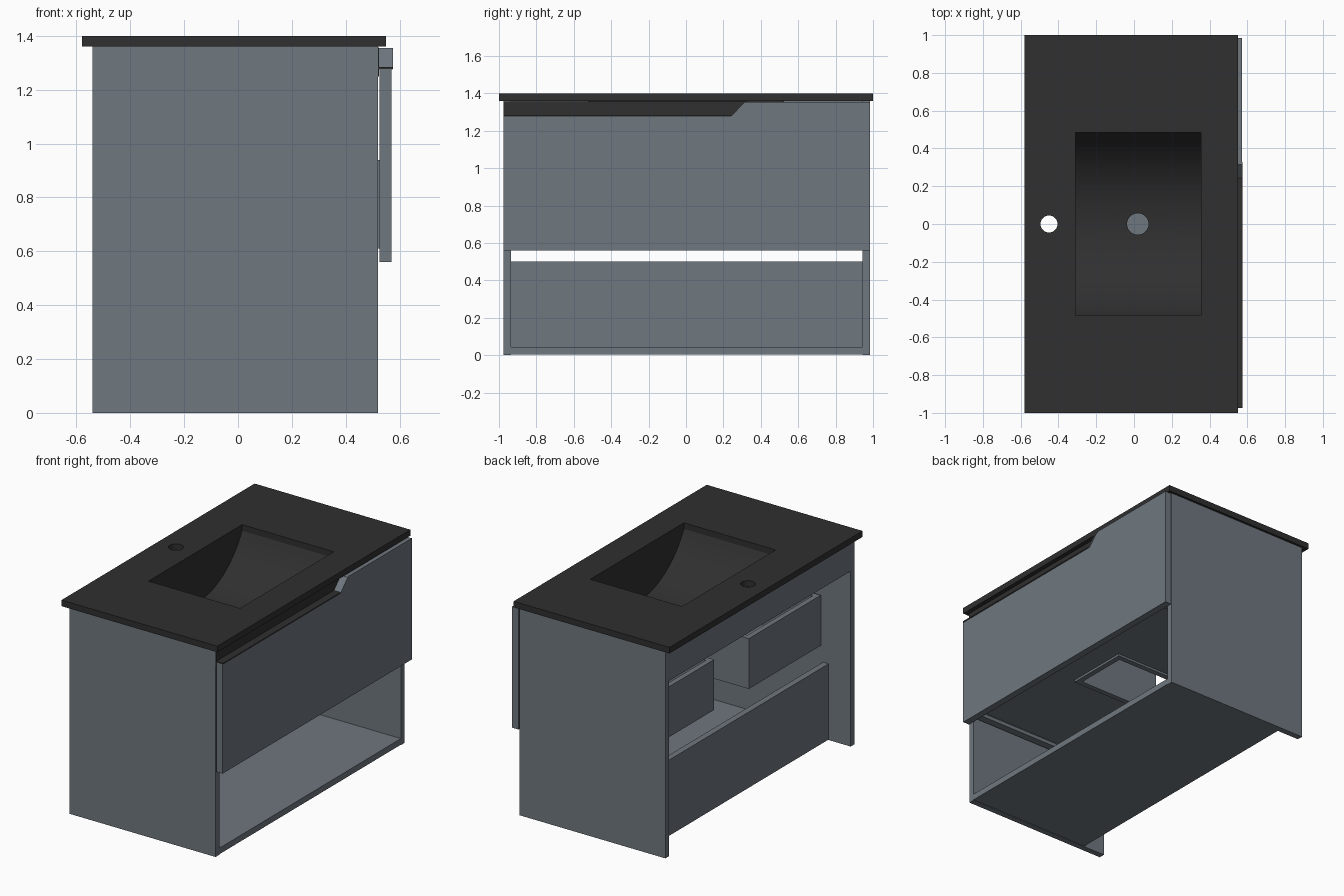
import bpy, bmesh, math
from mathutils import Vector

if "Cube" in bpy.data.objects:
    bpy.data.objects.remove(bpy.data.objects["Cube"])


def material(name, rgb):
    m = bpy.data.materials.new(name)
    m.diffuse_color = (*rgb, 1)
    m.use_nodes = True
    m.node_tree.nodes["Principled BSDF"].inputs["Base Color"].default_value = m.diffuse_color
    return m


GREY = material("slate_grey", (0.156, 0.184, 0.209))
DARK = material("charcoal", (0.029, 0.029, 0.029))


def prism(name, pts, lo, hi, axis, mat):
    """Extrude a 2D outline along axis x (pts are y,z) or z (pts are x,y)."""
    bm = bmesh.new()
    place = (lambda p, t: (t, p[0], p[1])) if axis == "x" else (lambda p, t: (p[0], p[1], t))
    face = bm.faces.new([bm.verts.new(place(p, lo)) for p in pts])
    top = bmesh.ops.extrude_face_region(bm, geom=[face])["geom"]
    shift = Vector(place((0, 0), hi - lo))
    bmesh.ops.translate(bm, vec=shift, verts=[v for v in top if isinstance(v, bmesh.types.BMVert)])
    bmesh.ops.recalc_face_normals(bm, faces=bm.faces)
    me = bpy.data.meshes.new(name)
    bm.to_mesh(me)
    bm.free()
    me.materials.append(mat)
    ob = bpy.data.objects.new(name, me)
    bpy.context.collection.objects.link(ob)
    return ob


def box(name, x, y, z, mat=GREY):
    return prism(name, [(x[0], y[0]), (x[1], y[0]), (x[1], y[1]), (x[0], y[1])], *z, "z", mat)


def disc(x, y, r, n=32):
    return [(x + r * math.cos(2 * math.pi * i / n), y + r * math.sin(2 * math.pi * i / n)) for i in range(n)]


def bowl_outline(half, bottom, rim, top, n=32):
    """Circular arc from rim to rim, closed by straight walls up to top."""
    sag = rim - bottom
    r = (half * half + sag * sag) / (2 * sag)
    a = math.asin(half / r)
    arc = [(r * math.sin(a * (2 * i / n - 1)), bottom + r - r * math.cos(a * (2 * i / n - 1))) for i in range(n + 1)]
    return arc + [(half, top), (-half, top)]


def cut(ob, cutters):
    for c in cutters:
        m = ob.modifiers.new("cut", "BOOLEAN")
        m.operation, m.solver, m.object = "DIFFERENCE", "EXACT", c
    dg = bpy.context.evaluated_depsgraph_get()
    me = bpy.data.meshes.new_from_object(ob.evaluated_get(dg))
    ob.modifiers.clear()
    ob.data = me


# countertop and curved basin with drain and tap hole
top = box("countertop", (-0.58, 0.55), (-1, 1), (1.36, 1.40), DARK)
basin = prism("basin", bowl_outline(0.525, 1.025, 1.345, 1.36), -0.35, 0.395, "x", DARK)
bowl_cut = prism("bowl_cutter", bowl_outline(0.485, 1.06, 1.36, 1.5), -0.31, 0.355, "x", DARK)
drain_cut = prism("drain_cutter", disc(0.02, 0, 0.057), 0.9, 1.3, "z", DARK)
tap_cut = prism("tap_cutter", disc(-0.45, 0, 0.045), 1.3, 1.5, "z", DARK)
cut(top, [bowl_cut, tap_cut])
cut(basin, [bowl_cut, drain_cut])
for c in (bowl_cut, drain_cut, tap_cut):
    bpy.data.objects.remove(c)
for ob in (top, basin):
    bpy.context.view_layer.objects.active = ob
    ob.select_set(True)
bpy.ops.object.shade_smooth_by_angle(angle=math.radians(25))

# carcass: sides, floor, recessed lower back, upper back rail
Y0, Y1, T = -0.975, 0.985, 0.04
box("left_side_panel", (-0.54, 0.52), (Y0, Y0 + T), (0, 1.36))
box("right_side_panel", (-0.54, 0.52), (Y1 - T, Y1), (0, 1.36))
box("floor_panel", (-0.34, 0.52), (Y0 + T, Y1 - T), (0.003, 0.043))
box("lower_back_panel", (-0.38, -0.34), (Y0 + T, Y1 - T), (0.003, 0.50))
box("upper_back_rail", (-0.54, -0.50), (Y0 + T, Y1 - T), (1.15, 1.36))

# drawer front with stepped finger recess
prism("drawer_front", [(Y0, 0.56), (Y1, 0.56), (Y1, 1.355), (0.315, 1.355), (0.24, 1.277), (Y0, 1.277)],
      0.525, 0.571, "x", GREY)
prism("recess_slope_trim", [(0.24, 1.277), (0.25, 1.277), (0.328, 1.355), (0.315, 1.355)],
      0.523, 0.575, "x", GREY)

# dark finger-pull strip and its backing
box("pull_strip", (0.521, 0.574), (Y0, 0.243), (1.276, 1.284), DARK)
box("pull_backing", (0.5205, 0.5245), (Y0, 0.33), (1.25, 1.357), DARK)

# U-shaped drawer box around the plumbing
NX, NY, BX = 0.27, 0.18, -0.33
D0, D1 = Y0 + T + 0.01, Y1 - T - 0.01
Z = (0.61, 0.94)
W = 0.035
for side, s, outer in (("left", -1, D0), ("right", 1, D1)):
    span = lambda a, b: (min(a, b), max(a, b))
    box(side + "_drawer_side", (BX, 0.525), span(outer, outer - s * W), Z)
    box(side + "_drawer_back", (BX, BX + W), span(s * (NY + W), outer - s * W), Z)
    box(side + "_notch_side", (BX, NX + W), span(s * NY, s * (NY + W)), Z)
    box(side + "_drawer_runner", (BX + 0.05, 0.5), span(outer, outer - s * 0.05), (0.585, 0.61))
box("notch_front", (NX, NX + W), (-NY, NY), Z)
prism("drawer_bottom", [(BX + W, D0 + W), (0.525, D0 + W), (0.525, D1 - W), (BX + W, D1 - W), (BX + W, NY + W),
                        (NX + W, NY + W), (NX + W, -NY - W), (BX + W, -NY - W)], 0.625, 0.65, "z", GREY)
